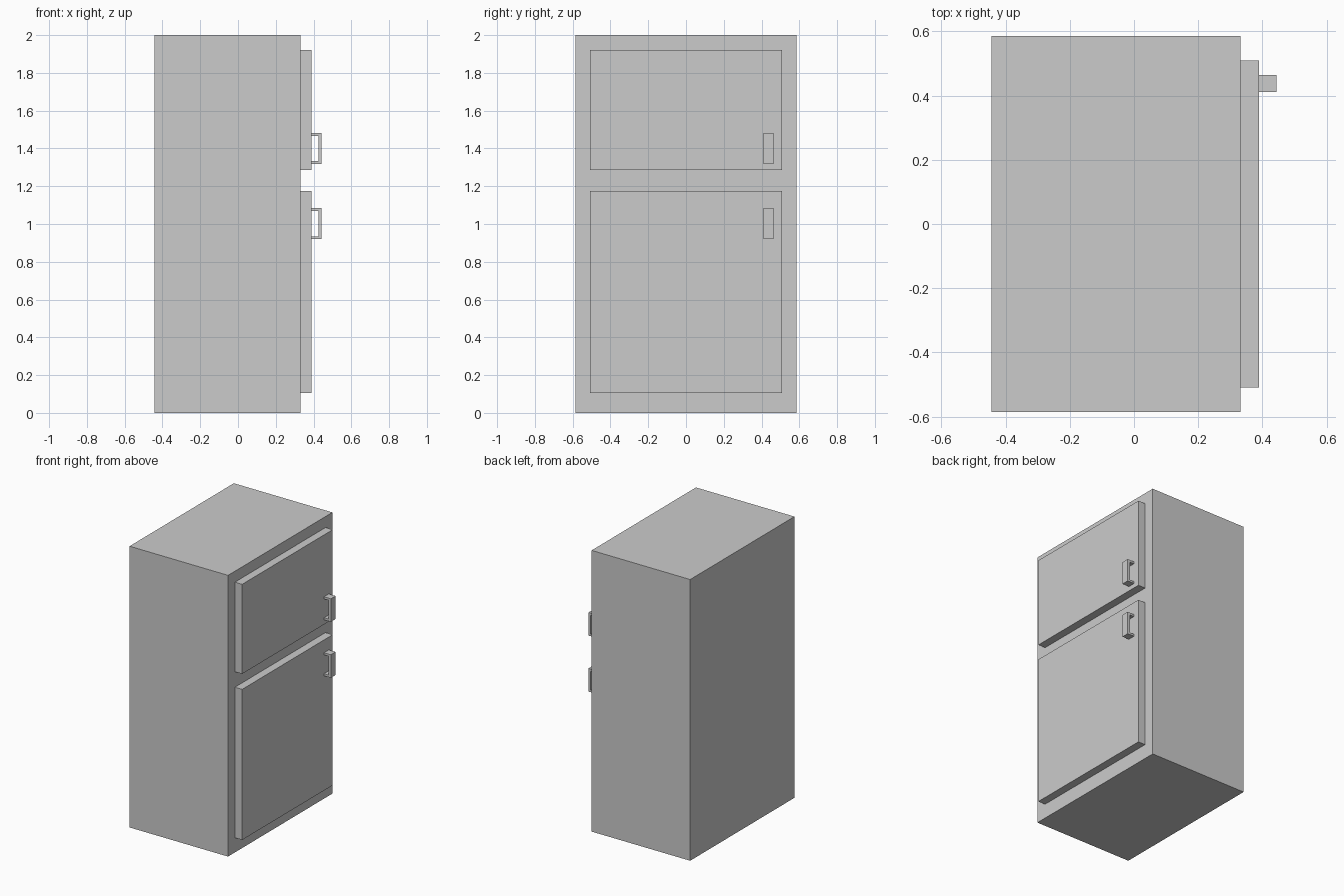
import bpy, bmesh

if "Cube" in bpy.data.objects:
    bpy.data.objects.remove(bpy.data.objects["Cube"])


def extrude_profile(name, pts, y0, y1):
    """Extrude a closed x-z profile along y."""
    bm = bmesh.new()
    face = bm.faces.new([bm.verts.new((x, y0, z)) for x, z in pts])
    new = bmesh.ops.extrude_face_region(bm, geom=[face])["geom"]
    bmesh.ops.translate(bm, vec=(0, y1 - y0, 0),
                        verts=[v for v in new if isinstance(v, bmesh.types.BMVert)])
    bmesh.ops.recalc_face_normals(bm, faces=bm.faces)
    mesh = bpy.data.meshes.new(name)
    bm.to_mesh(mesh)
    bm.free()
    obj = bpy.data.objects.new(name, mesh)
    bpy.context.collection.objects.link(obj)
    return obj


def box(name, x0, x1, half_y, z0, z1):
    return extrude_profile(name, [(x0, z0), (x1, z0), (x1, z1), (x0, z1)], -half_y, half_y)


BACK, FRONT, DOOR, GRIP = -0.443, 0.332, 0.389, 0.443


# U-shaped pull handle
def handle(name, z0, z1, bar=0.018, post=0.015):
    inner = GRIP - bar
    pts = [(DOOR, z0), (GRIP, z0), (GRIP, z1), (DOOR, z1),
           (DOOR, z1 - post), (inner, z1 - post), (inner, z0 + post), (DOOR, z0 + post)]
    return extrude_profile(name, pts, 0.411, 0.464)


# Cabinet
box("cabinet", BACK, FRONT, 0.586, 0, 2)

# Doors with their handles
for part, z0, z1, h0, h1 in (("freezer", 1.285, 1.922, 1.318, 1.482),
                             ("fridge", 0.104, 1.175, 0.92, 1.084)):
    box(part + "_door", FRONT, DOOR, 0.509, z0, z1)
    handle(part + "_handle", h0, h1)
